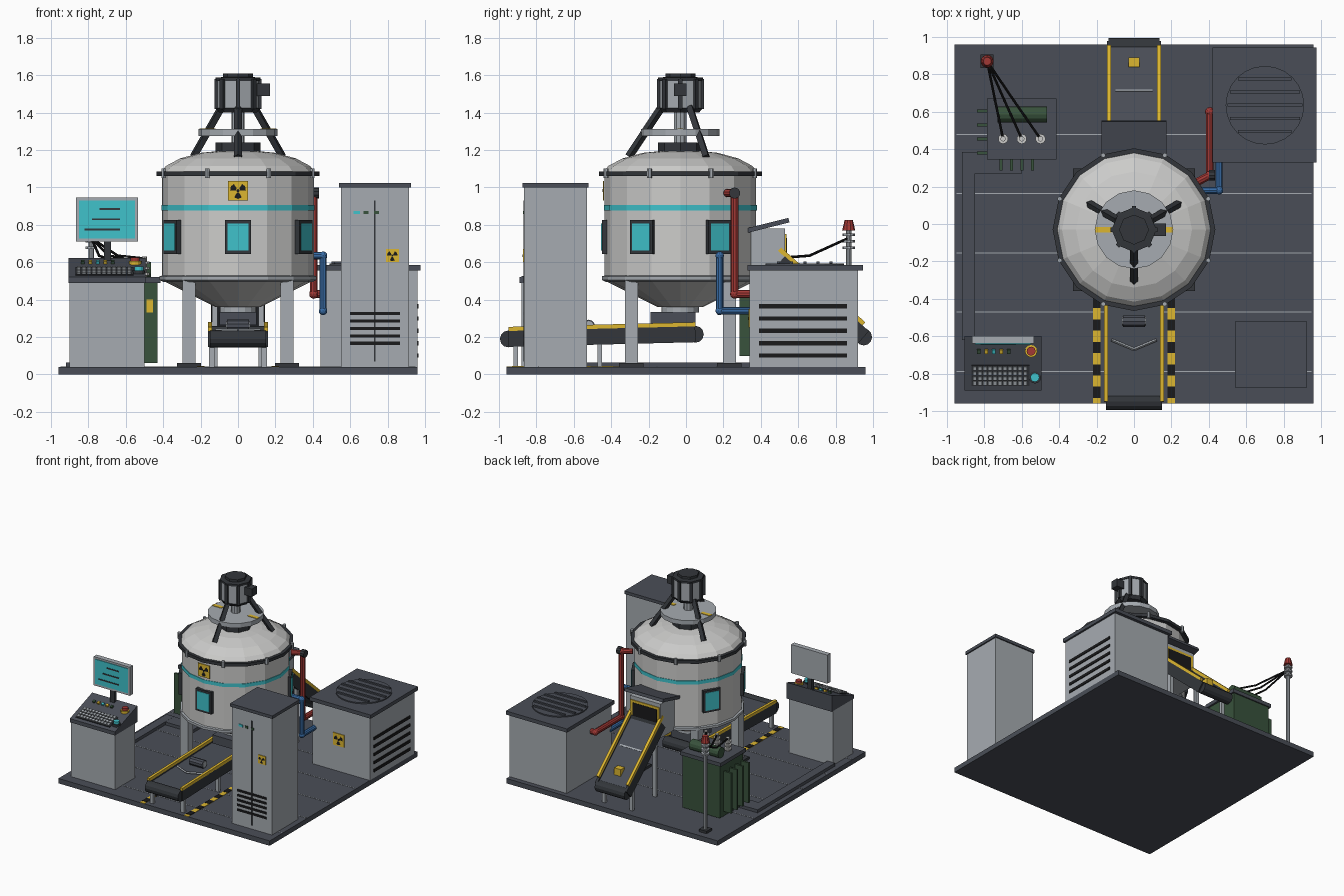
import bpy, bmesh, math
from mathutils import Vector, Matrix

old = bpy.data.objects.get("Cube")
if old:
    bpy.data.objects.remove(old, do_unlink=True)


def material(name, r, g, b):
    m = bpy.data.materials.new(name)
    m.use_nodes = True
    m.diffuse_color = (r, g, b, 1)
    m.node_tree.nodes["Principled BSDF"].inputs["Base Color"].default_value = (r, g, b, 1)
    return m


WHITE = material("tank white", .6, .6, .59)
PANEL = material("panel grey", .38, .41, .44)
SLATE = material("slate", .068, .076, .095)
CHAR = material("charcoal", .033, .037, .043)
BLACK = material("black", .01, .01, .011)
TEAL = material("teal", .05, .54, .6)
YELLOW = material("safety yellow", .72, .47, .03)
RED = material("pipe red", .36, .04, .035)
BLUE = material("pipe blue", .04, .15, .38)
GREEN = material("transformer green", .04, .085, .045)


def finish(name, bm, mat, matrix=None):
    bmesh.ops.recalc_face_normals(bm, faces=bm.faces)
    me = bpy.data.meshes.new(name)
    bm.to_mesh(me)
    bm.free()
    me.materials.append(mat)
    ob = bpy.data.objects.new(name, me)
    if matrix:
        ob.matrix_world = matrix
    bpy.context.collection.objects.link(ob)
    return ob


def box(name, x, y, z, mat, matrix=None):
    """Box from (low, high) pairs on each axis."""
    bm = bmesh.new()
    bmesh.ops.create_cube(bm, size=1)
    for v in bm.verts:
        v.co = [p[0] + (c + .5) * (p[1] - p[0]) for p, c in zip((x, y, z), v.co)]
    return finish(name, bm, mat, matrix)


def rod(name, a, b, r, mat, n=10, r2=None):
    """Cylinder or cone between two points."""
    a, b = Vector(a), Vector(b)
    bm = bmesh.new()
    bmesh.ops.create_cone(bm, cap_ends=True, segments=n, radius1=r,
                          radius2=r if r2 is None else r2, depth=(b - a).length)
    turn = (b - a).to_track_quat('Z', 'Y').to_matrix().to_4x4()
    return finish(name, bm, mat, Matrix.Translation((a + b) / 2) @ turn)


def slab(name, x, a, b, t, mat):
    """Slab across x, running between two (y, z) points."""
    dy, dz = b[0] - a[0], b[1] - a[1]
    m = Matrix.Translation((0, a[0], a[1])) @ Matrix.Rotation(math.atan2(dz, dy), 4, 'X')
    return box(name, x, (0, math.hypot(dy, dz)), (-t / 2, t / 2), mat, m)


def lathe(name, profile, mat, n=16):
    """Closed (radius, z) profile spun around the tank axis."""
    bm = bmesh.new()
    rings = [[bm.verts.new((r * math.cos(k * math.tau / n), r * math.sin(k * math.tau / n), z))
              for k in range(n)] for r, z in profile]
    for lo, hi in zip(rings, rings[1:]):
        for k in range(n):
            bm.faces.new((lo[k], lo[k - 1], hi[k - 1], hi[k]))
    bm.faces.new(rings[0])
    bm.faces.new(rings[-1])
    return finish(name, bm, mat, Matrix.Translation((0, CY, 0)))


def pipe(name, pts, r, mat):
    for a, b in zip(pts, pts[1:]):
        rod(name, a, b, r, mat)
    for p in pts[1:-1]:
        bm = bmesh.new()
        bmesh.ops.create_icosphere(bm, subdivisions=2, radius=r * 1.15)
        finish(name + "_elbow", bm, mat, Matrix.Translation(p))


def warning_sign(x, y, z, s):
    """Yellow plate with a three-bladed hazard symbol, facing the front."""
    box("warning_plate", (x - s / 2, x + s / 2), (y - .006, y), (z - s / 2, z + s / 2), YELLOW)
    bm = bmesh.new()
    for k in range(3):
        mid = math.radians(90 + 120 * k + 60)
        pts = [(rad * s, mid + d) for rad, d in
               ((.12, -.5), (.4, -.5), (.42, 0), (.4, .5), (.12, .5))]
        bm.faces.new([bm.verts.new((r * math.cos(t), 0, r * math.sin(t))) for r, t in pts])
    finish("warning_symbol", bm, BLACK, Matrix.Translation((x, y - .008, z)))
    rod("warning_dot", (x, y, z), (x, y - .009, z), s * .08, BLACK)


def polar(r, deg, z):
    t = math.radians(deg)
    return (r * math.cos(t), CY + r * math.sin(t), z)


CY = -.03
# Floor plate, seams, hazard stripes and cable tray
box("floor_plate", (-.96, .96), (-.96, .96), (0, .04), SLATE)
for k in range(5):
    box("floor_seam", (-.95, .95), (.477 - .317 * k, .482 - .317 * k), (.04, .042), PANEL)
for s in (-1, 1):
    xs = sorted((s * .18, s * .22))
    box("hazard_stripe", xs, (-.96, -.35), (.04, .043), YELLOW)
    for k in range(5):
        box("hazard_band", xs, (-.93 + k * .12, -.87 + k * .12), (.04, .045), BLACK)
box("cable_tray", (-.92, -.85), (-.62, .385), (.04, .065), SLATE)
box("cable_tray_branch", (-.85, -.6), (.27, .385), (.04, .064), SLATE)

# Tank
lathe("tank_body", [(.12, .36), (.4, .5), (.405, .53), (.405, 1.07)], WHITE)
lathe("tank_lower_ring", [(.4, .495), (.42, .505), (.42, .525), (.4, .53)], PANEL)
lathe("tank_stripe", [(.409, .878), (.409, .907)], TEAL)
lathe("tank_rim", [(.435, 1.06), (.435, 1.085)], CHAR)
lathe("tank_dome", [(.41, 1.085), (.385, 1.115), (.31, 1.155), (.2, 1.185), (.05, 1.2)], WHITE)
lathe("outlet_neck", [(.1, .33), (.1, .37), (.13, .375)], PANEL)
box("outlet_chute", (-.1, .1), (-.19, .05), (.265, .335), SLATE)
for k in range(8):
    rod("rim_bolt", polar(.43, 22.5 + 45 * k, 1.05), polar(.43, 22.5 + 45 * k, 1.1), .013, PANEL, 6)
for k in range(6):
    if k == 2:
        continue
    m = Matrix.Translation((0, CY, 0)) @ Matrix.Rotation(math.radians(-60 + 60 * k + 60 - 0 + 60), 4, 'Z')
    if k == 5:
        continue
for deg in (-30, 30, 150, 210, 270):
    m = Matrix.Translation((0, CY, 0)) @ Matrix.Rotation(math.radians(deg), 4, 'Z')
    box("window_frame", (.36, .42), (-.07, .07), (.645, .825), CHAR, m)
    box("window_glass", (.38, .424), (-.055, .055), (.662, .808), TEAL, m)
warning_sign(0, CY - .408, .983, .105)
for sx in (-1, 1):
    for sy in (-1, 1):
        x, y = sx * .262, CY + sy * .262
        box("tank_leg", (x - .035, x + .035), (y - .035, y + .035), (.04, .53), PANEL)
        box("leg_foot", (x - .065, x + .065), (y - .065, y + .065), (.04, .06), CHAR)

# Mixer drive on top
lathe("shaft_collar", [(.12, 1.185), (.12, 1.24)], CHAR, 8)
lathe("mixer_shaft", [(.035, 1.2), (.035, 1.42)], PANEL, 10)
lathe("service_ring", [(.21, 1.275), (.21, 1.312)], PANEL)
for s in (-1, 1):
    box("ring_marker", sorted((s * .12, s * .205)), (CY - .015, CY + .015), (1.31, 1.316), YELLOW)
lathe("motor_flange", [(.1, 1.4), (.12, 1.425)], CHAR, 8)
lathe("motor_body", [(.115, 1.42), (.115, 1.585)], PANEL, 8)
lathe("motor_cap", [(.12, 1.57), (.12, 1.587), (.08, 1.59), (.08, 1.61)], CHAR, 8)
for k in range(8):
    m = Matrix.Translation((0, CY, 0)) @ Matrix.Rotation(math.radians(45 * k), 4, 'Z')
    box("motor_fin", (.1, .126), (-.012, .012), (1.42, 1.58), CHAR, m)
box("junction_box", (.1, .17), (CY - .033, CY + .033), (1.49, 1.555), CHAR)
for deg in (30, 150, 270):
    rod("motor_strut", polar(.1, deg, 1.43), polar(.275, deg, 1.165), .022, CHAR, 4)


# Conveyors
def conveyor(name, a, b, half, lift, legs):
    slab(name + "_belt", (-half + .02, half - .02), a, b, .06, SLATE)
    for p in (a, b):
        rod(name + "_roller", (-half + .01, p[0], p[1]), (half - .01, p[0], p[1]), .045, CHAR, 12)
    for s in (-1, 1):
        xs = sorted((s * (half - .022), s * half))
        slab(name + "_side", xs, a, b, .085, CHAR)
        slab(name + "_rail", xs, (a[0], a[1] + lift), (b[0], b[1] + lift), .025, YELLOW)
        for y, top in legs:
            box(name + "_leg", sorted((s * (half - .035), s * (half - .005))), (y - .012, y + .012), (.04, top), PANEL)


conveyor("outfeed", (-.95, .19), (.05, .215), .16, .052, ((-.91, .16), (-.46, .18)))
conveyor("infeed", (.95, .2), (.5, .6), .145, .07, ((.88, .22), (.58, .48)))
for s in (-1, 1):
    rod("outfeed_cleat", (0, -.67, .235), (s * .12, -.62, .237), .008, PANEL, 4)
    rod("infeed_cleat", (0, .7, .43), (s * .09, .74, .4), .008, PANEL, 4)
    rod("infeed_bar", (0, .71, .45), (s * .1, .71, .45), .008, PANEL, 4)
rod("sample_drum", (-.06, -.52, .26), (.06, -.52, .26), .033, SLATE, 10)
rod("drum_core", (-.063, -.52, .26), (.063, -.52, .26), .026, PANEL, 10)
box("ore_block", (-.03, .03), (.84, .89), (.27, .35), YELLOW)
box("hopper", (-.14, .14), (.33, .53), (.5, .78), PANEL)
box("hopper_frame", (-.13, .13), (.53, .536), (.56, .75), YELLOW)
box("hopper_mouth", (-.11, .11), (.53, .539), (.56, .73), BLACK)
slab("hopper_lid", (-.175, .175), (.33, .77), (.55, .825), .025, SLATE)

# Control console
box("console_body", (-.9, -.5), (-.88, -.62), (.04, .5), PANEL)
bm = bmesh.new()
face = bm.faces.new([bm.verts.new((-.905, y, z)) for y, z in
                     ((-.89, .49), (-.89, .52), (-.6, .623), (-.6, .49))])
ext = bmesh.ops.extrude_face_region(bm, geom=[face])["geom"]
bmesh.ops.translate(bm, verts=[v for v in ext if isinstance(v, bmesh.types.BMVert)], vec=(.41, 0, 0))
finish("console_desk", bm, SLATE)


def desk(y):
    return (y, .522 + (y + .89) * .355)


slab("keyboard", (-.87, -.56), desk(-.865), desk(-.755), .01, CHAR)
for row in range(4):
    y = -.858 + row * .026
    for col in range(11):
        x = -.862 + col * .027
        slab("key", (x, x + .021), desk(y), desk(y + .019), .026, PANEL)
for x, mat in zip((-.83, -.79, -.75, -.71, -.67), (GREEN, YELLOW, TEAL, YELLOW, GREEN)):
    slab("indicator", (x - .01, x + .01), desk(-.69), desk(-.67), .024, mat)
for x, y, mat in ((-.55, -.68, RED), (-.53, -.82, TEAL)):
    z = desk(y)[1]
    rod("button_collar", (x, y, z - .01), (x, y, z + .01), .033, YELLOW if mat is RED else CHAR, 12)
    rod("button", (x, y, z), (x, y, z + .03), .024, mat, 12)
box("monitor_stand", (-.717, -.68), (-.635, -.605), (.58, .74), CHAR)
box("monitor", (-.865, -.535), (-.64, -.6), (.71, .945), PANEL)
box("screen", (-.85, -.55), (-.645, -.64), (.728, .93), TEAL)
for x, z in ((-.74, .885), (-.78, .83), (-.82, .775)):
    box("screen_line", (x, -.63), (-.648, -.645), (z - .005, z + .005), CHAR)

# Electrical cabinet
box("cabinet", (.55, .915), (-.865, -.53), (.04, 1.0), PANEL)
box("cabinet_roof", (.54, .925), (-.875, -.52), (1.0, 1.025), SLATE)
box("door_seam", (.728, .736), (-.869, -.865), (.07, .93), CHAR)
for k in range(5):
    box("cabinet_slot", (.6, .865), (-.87, -.865), (.157 + k * .04, .175 + k * .04), BLACK)
for x, w, mat in ((.635, .018, TEAL), (.685, .013, GREEN), (.74, .013, GREEN)):
    box("cabinet_lamp", (x - w, x + w), (-.872, -.865), (.857, .875), mat)
warning_sign(.825, -.865, .635, .07)

# Cooling unit
box("cooler", (.44, .96), (.34, .92), (.04, .56), PANEL)
box("cooler_roof", (.42, .975), (.33, .945), (.555, .585), SLATE)
rod("fan_guard", (.7, .635, .58), (.7, .635, .594), .21, SLATE, 24)
for k in range(-2, 3):
    w = math.sqrt(.2 ** 2 - (k * .07) ** 2)
    box("fan_slat", (.7 - w, .7 + w), (.627 + k * .07, .643 + k * .07), (.59, .605), SLATE)
for k in range(5):
    box("cooler_slot", (.955, .966), (.39, .86), (.09 + k * .066, .113 + k * .066), BLACK)
warning_sign(.68, .34, .3, .1)

# Coolant pipes
pipe("hot_pipe", [(.33, .22, .97), (.405, .26, .97), (.405, .26, .43), (.405, .6, .43), (.46, .6, .43)], .022, RED)
rod("hot_pipe_flange", (.4, .26, .97), (.434, .26, .97), .03, CHAR)
pipe("cold_pipe", [(.34, .18, .635), (.455, .18, .635), (.455, .18, .34), (.455, .36, .34)], .02, BLUE)

# Transformer with cooling fins
box("transformer", (-.77, -.43), (.36, .66), (.06, .5), GREEN)
box("transformer_lid", (-.785, -.415), (.345, .67), (.49, .52), SLATE)
for k in range(4):
    y, x = .38 + k * .075, -.71 + k * .056
    box("side_fin", (-.84, -.77), (y - .008, y + .008), (.1, .43), GREEN)
    box("front_fin", (x - .008, x + .008), (.285, .36), (.1, .43), GREEN)
box("rating_plate", (-.49, -.455), (.353, .36), (.33, .4), YELLOW)
rod("conservator", (-.73, .585, .56), (-.465, .585, .56), .042, GREEN, 12)

# Mast, insulators and overhead cables
box("mast_foot", (-.82, -.75), (.835, .905), (.04, .06), CHAR)
rod("mast", (-.785, .87, .05), (-.785, .87, .78), .015, PANEL)
rod("mast_lamp", (-.785, .87, .77), (-.785, .87, .825), .035, RED, 10, .022)
for z in (.67, .705, .74):
    rod("mast_insulator", (-.785, .87, z), (-.785, .87, z + .014), .033, PANEL)
for x in (-.7, -.6, -.5):
    rod("bushing", (x, .455, .52), (x, .455, .63), .014, WHITE)
    for z in (.53, .56, .59):
        rod("bushing_disc", (x, .455, z), (x, .455, z + .014), .027, WHITE)
    pipe("cable", [(x, .455, .62), ((x - .785) / 2, .66, .635), (-.785, .87, .73)], .007, BLACK)
